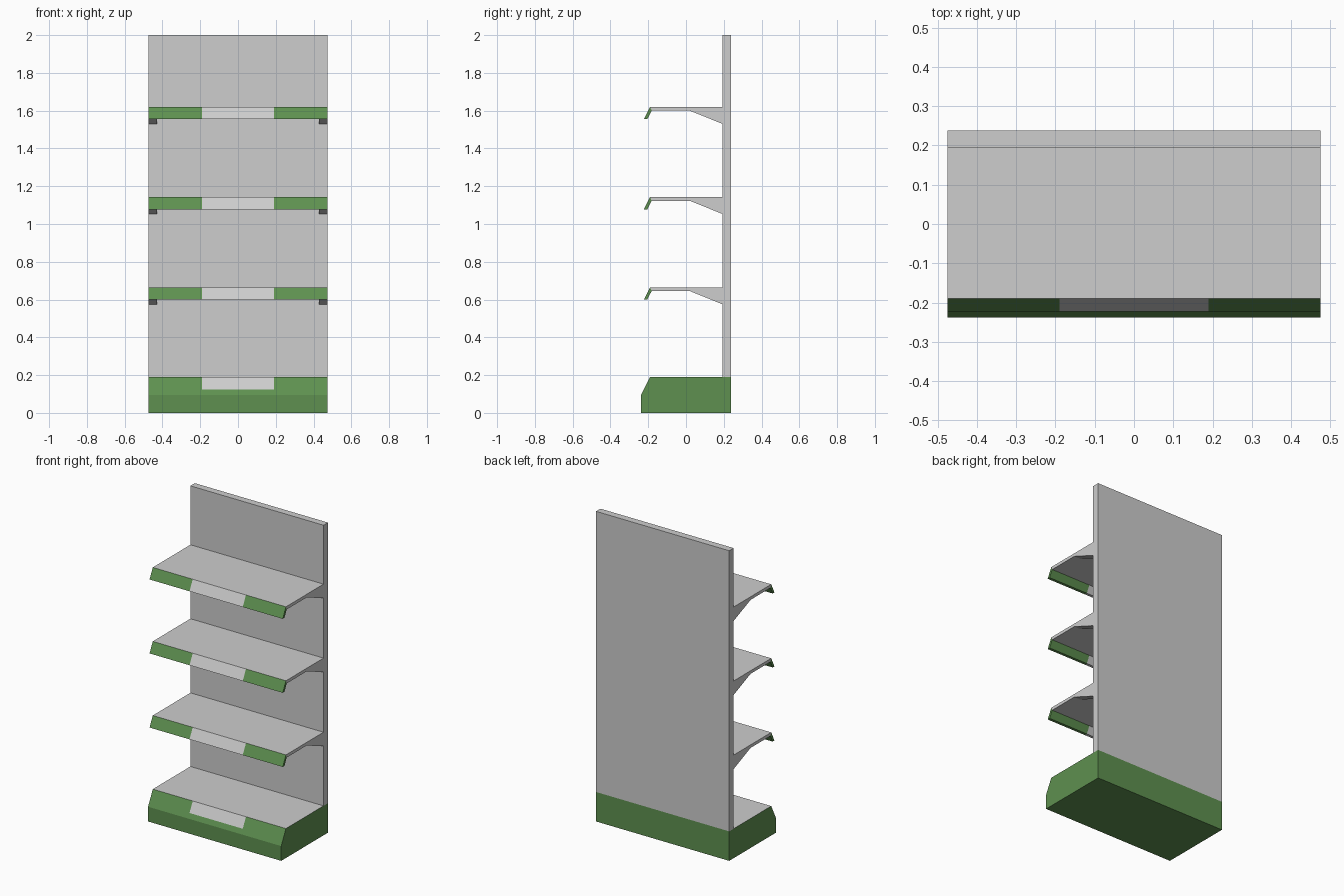
import bpy, bmesh

if "Cube" in bpy.data.objects:
    bpy.data.objects.remove(bpy.data.objects["Cube"])

HALF_W = 0.475      # half width of the unit
LABEL = 0.19        # half width of the grey label area
FRONT, BACK, PANEL = -0.238, 0.238, 0.193


def material(name, rgb):
    m = bpy.data.materials.new(name)
    m.diffuse_color = (*rgb, 1)
    m.use_nodes = True
    m.node_tree.nodes["Principled BSDF"].inputs["Base Color"].default_value = m.diffuse_color
    return m


GREY = material("light grey", (0.61, 0.61, 0.61))
GREEN = material("green", (0.112, 0.28, 0.08))


def extrude_x(name, profile, x0, x1, mats, cuts=(), rule=None):
    """Prism of a (y, z) profile along x, cut by planes and coloured by a rule."""
    bm = bmesh.new()
    face = bm.faces.new([bm.verts.new((x0, y, z)) for y, z in profile])
    ext = bmesh.ops.extrude_face_region(bm, geom=[face])["geom"]
    bmesh.ops.translate(bm, vec=(x1 - x0, 0, 0),
                        verts=[v for v in ext if isinstance(v, bmesh.types.BMVert)])
    for co, no in cuts:
        bmesh.ops.bisect_plane(bm, geom=bm.verts[:] + bm.edges[:] + bm.faces[:],
                               plane_co=co, plane_no=no)
    bmesh.ops.recalc_face_normals(bm, faces=bm.faces[:])
    bm.normal_update()
    if rule:
        for f in bm.faces:
            f.material_index = rule(f.calc_center_median(), f.normal)
    me = bpy.data.meshes.new(name)
    bm.to_mesh(me)
    bm.free()
    for m in mats:
        me.materials.append(m)
    ob = bpy.data.objects.new(name, me)
    bpy.context.collection.objects.link(ob)
    return ob


label_cuts = [((-LABEL, 0, 0), (1, 0, 0)), ((LABEL, 0, 0), (1, 0, 0))]


# Base plinth: grey deck on top and grey label on the sloped front
def base_rule(c, n):
    deck = n.z > 0.9
    label = n.y < -0.5 and c.z > 0.125 and abs(c.x) < LABEL
    return 1 if deck or label else 0


extrude_x("base", [(FRONT, 0), (BACK, 0), (BACK, 0.19), (-0.19, 0.19), (FRONT, 0.095)],
          -HALF_W, HALF_W, [GREEN, GREY],
          label_cuts + [((0, 0, 0.125), (0, 0, 1))], base_rule)

# Back panel
extrude_x("back_panel", [(PANEL, 0.19), (BACK, 0.19), (BACK, 2), (PANEL, 2)],
          -HALF_W, HALF_W, [GREY])

# Three shelves with price lip and end brackets
for i, t in enumerate((0.665, 1.143, 1.62), 1):
    extrude_x(f"shelf_{i}", [(-0.19, t), (-0.182, t - 0.02), (PANEL, t - 0.02), (PANEL, t)],
              -HALF_W, HALF_W, [GREY])
    extrude_x(f"price_lip_{i}",
              [(-0.19, t), (-0.223, t - 0.065), (-0.205, t - 0.065), (-0.182, t - 0.02)],
              -HALF_W, HALF_W, [GREEN, GREY], label_cuts,
              lambda c, n: 1 if abs(c.x) < LABEL else 0)
    for side, s in (("left", -1), ("right", 1)):
        extrude_x(f"bracket_{side}_{i}",
                  [(0.02, t - 0.02), (PANEL, t - 0.09), (PANEL, t - 0.02)],
                  s * 0.428, s * HALF_W, [GREY])
